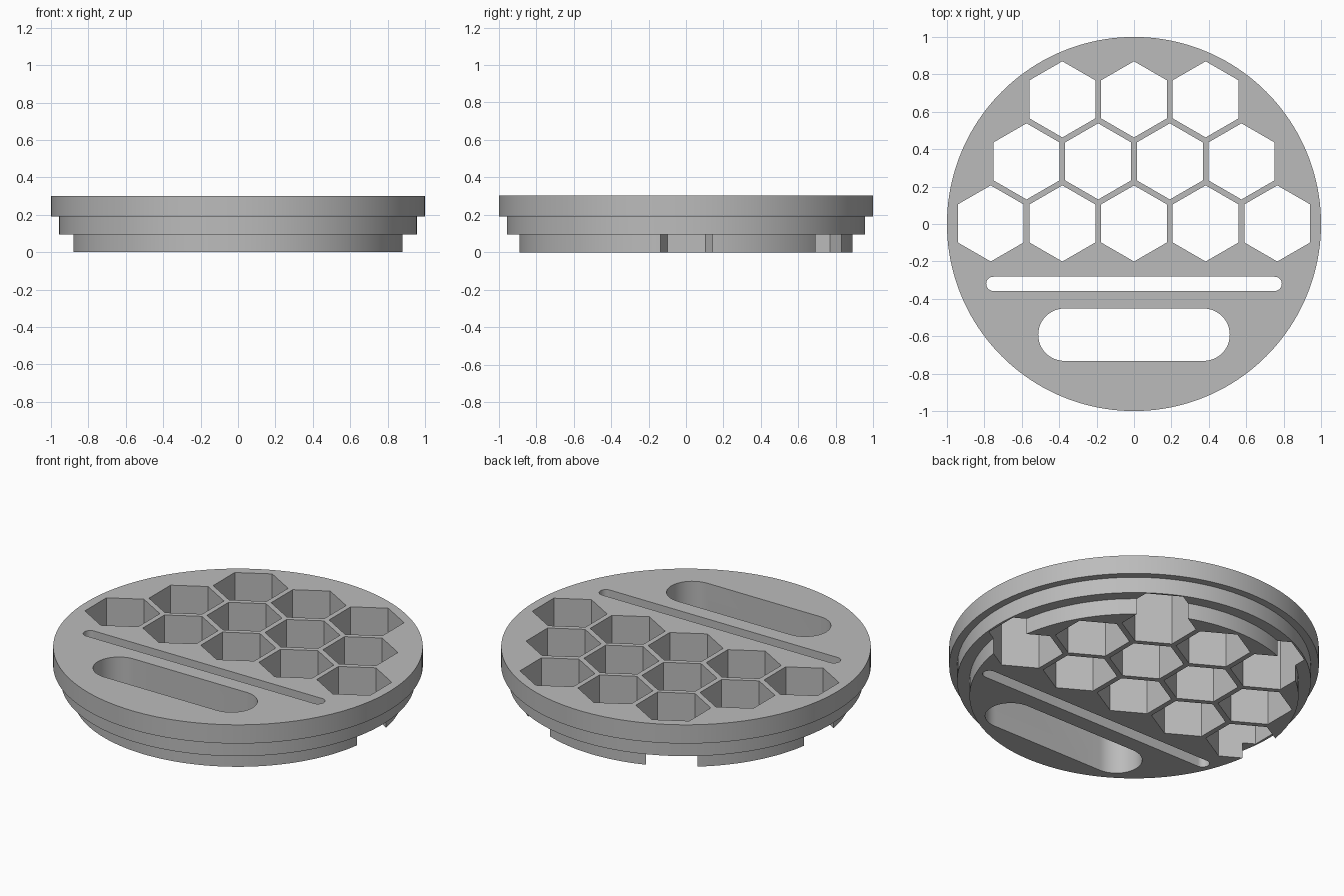
import bpy
import bmesh
import math

if "Cube" in bpy.data.objects:
    bpy.data.objects.remove(bpy.data.objects["Cube"], do_unlink=True)

grey = bpy.data.materials.new("mid_grey")
grey.use_nodes = True
colour = (0.5, 0.5, 0.5, 1)
grey.diffuse_color = colour
grey.node_tree.nodes["Principled BSDF"].inputs["Base Color"].default_value = colour


def new_object(name, bm):
    bmesh.ops.recalc_face_normals(bm, faces=bm.faces)
    mesh = bpy.data.meshes.new(name)
    bm.to_mesh(mesh)
    bm.free()
    obj = bpy.data.objects.new(name, mesh)
    bpy.context.collection.objects.link(obj)
    mesh.materials.append(grey)
    return obj


def stepped_disc(bm, profile, sides):
    """Stack rings from (radius, height) pairs and cap both ends."""
    rings = [[bm.verts.new((r * math.cos(math.tau * i / sides),
                            r * math.sin(math.tau * i / sides), z))
              for i in range(sides)] for r, z in profile]
    for low, high in zip(rings, rings[1:]):
        for i in range(sides):
            j = (i + 1) % sides
            bm.faces.new((low[i], low[j], high[j], high[i]))
    bm.faces.new(rings[0][::-1])
    bm.faces.new(rings[-1])


def prism(bm, outline):
    """Extrude a flat outline through the full height of the disc."""
    face = bm.faces.new([bm.verts.new((x, y, -0.1)) for x, y in outline])
    top = bmesh.ops.extrude_face_region(bm, geom=[face])["geom"]
    bmesh.ops.translate(bm, vec=(0, 0, 0.6),
                        verts=[v for v in top if isinstance(v, bmesh.types.BMVert)])


def arc(cx, cy, r, start, sweep, steps):
    angles = [start + sweep * i / steps for i in range(steps + 1)]
    return [(cx + r * math.cos(a), cy + r * math.sin(a)) for a in angles]


def slot(half_length, cy, r):
    cx = half_length - r
    return (arc(cx, cy, r, -math.pi / 2, math.pi, 24)
            + arc(-cx, cy, r, math.pi / 2, math.pi, 24))


# Three-step round body
bm = bmesh.new()
stepped_disc(bm, [(0.89, 0), (0.89, 0.095), (0.957, 0.095),
                  (0.957, 0.19), (1, 0.19), (1, 0.302)], 160)
body = new_object("stepped_disc", bm)

# Honeycomb holes and two rounded slots
bm = bmesh.new()
pitch = 0.383
for row, count in enumerate((5, 4, 3)):
    cy = 0.003 + row * pitch * math.sqrt(3) / 2
    for i in range(count):
        cx = (i - (count - 1) / 2) * pitch
        prism(bm, arc(cx, cy, 0.2035, math.pi / 6, math.tau * 5 / 6, 5))
prism(bm, slot(0.79, -0.32, 0.038))
prism(bm, slot(0.512, -0.592, 0.14))
cutter = new_object("hole_cutter", bm)
cutter.hide_render = True

# Cut the holes, then drop the cutter
cut = body.modifiers.new("holes", "BOOLEAN")
cut.operation = "DIFFERENCE"
cut.solver = "EXACT"
cut.object = cutter
bpy.ops.object.select_all(action="DESELECT")
body.select_set(True)
bpy.context.view_layer.objects.active = body
bpy.ops.object.modifier_apply(modifier=cut.name)
bpy.data.objects.remove(cutter, do_unlink=True)
bpy.ops.object.shade_smooth_by_angle(angle=math.radians(30))
